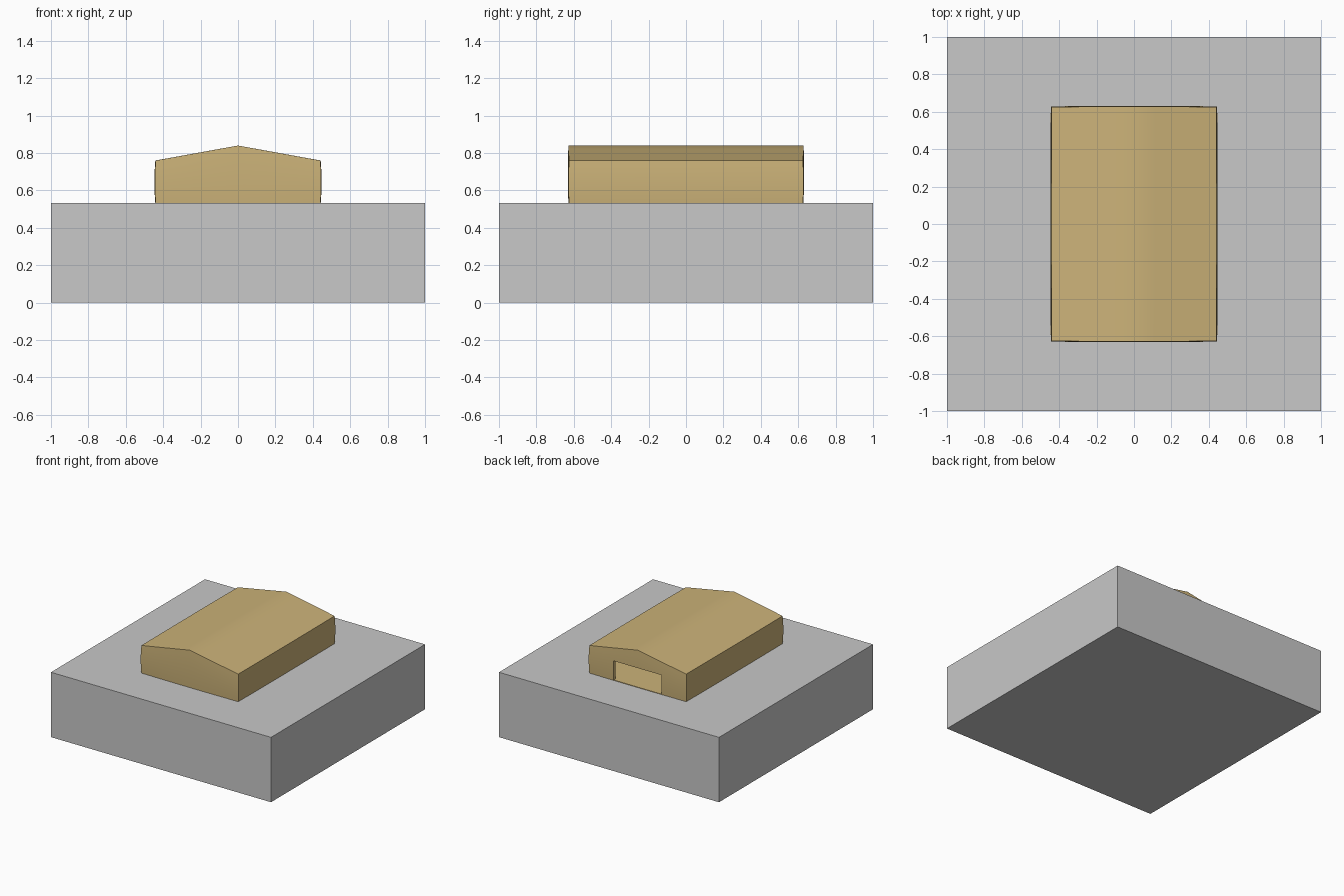
import bpy, bmesh

if "Cube" in bpy.data.objects:
    bpy.data.objects.remove(bpy.data.objects["Cube"])


def material(name, rgb):
    m = bpy.data.materials.new(name)
    m.diffuse_color = (*rgb, 1)
    m.use_nodes = True
    m.node_tree.nodes["Principled BSDF"].inputs["Base Color"].default_value = m.diffuse_color
    return m


GREY = material("grey stone", (0.58, 0.58, 0.58))
TAN = material("sandy tan", (0.605, 0.45, 0.19))


def gabled_block(name, hw, hl, z0, eave, ridge, bulge, mat, cuts=7):
    """Subdivided block with a pitched top and slightly bowed walls."""
    bm = bmesh.new()
    bmesh.ops.create_cube(bm, size=2)
    if cuts:
        bmesh.ops.subdivide_edges(bm, edges=bm.edges[:], cuts=cuts, use_grid_fill=True)
    for v in bm.verts:
        u, t, w = v.co
        top = eave + (ridge - eave) * (1 - abs(u))
        bow_x = bulge * (0.7 * (1 - w * w) + 0.3 * (1 - t * t))
        bow_y = bulge * (0.5 * (1 - w * w) + 0.5 * (1 - u * u))
        v.co = (u * (hw + bow_x), t * (hl + bow_y), z0 + (w + 1) / 2 * (top - z0))
    me = bpy.data.meshes.new(name)
    bm.to_mesh(me)
    bm.free()
    me.materials.append(mat)
    ob = bpy.data.objects.new(name, me)
    bpy.context.collection.objects.link(ob)
    return ob


def cut(target, cutter):
    bpy.context.view_layer.objects.active = target
    mod = target.modifiers.new("cut", 'BOOLEAN')
    mod.operation = 'DIFFERENCE'
    mod.solver = 'EXACT'
    mod.object = cutter
    bpy.ops.object.modifier_apply(modifier=mod.name)
    bpy.data.objects.remove(cutter)


# ground slab
gabled_block("ground_slab", 1, 1, 0, 0.533, 0.533, 0, GREY, cuts=0)

# hollow gabled building
house = gabled_block("house", 0.44, 0.625, 0.53, 0.76, 0.84, 0.007, TAN)

# interior room
cut(house, gabled_block("room_cutter", 0.415, 0.602, 0.537, 0.735, 0.815, 0, TAN, cuts=1))

# wide doorway in the back gable
door = gabled_block("door_cutter", 0.218, 0.15, 0.537, 0.695, 0.695, 0, TAN, cuts=0)
door.location.y = 0.65
bpy.context.view_layer.update()
cut(house, door)

# soft shading over the shallow roof ridge, crisp corners elsewhere
bpy.ops.object.select_all(action='DESELECT')
house.select_set(True)
bpy.context.view_layer.objects.active = house
bpy.ops.object.shade_smooth_by_angle(angle=0.5)
